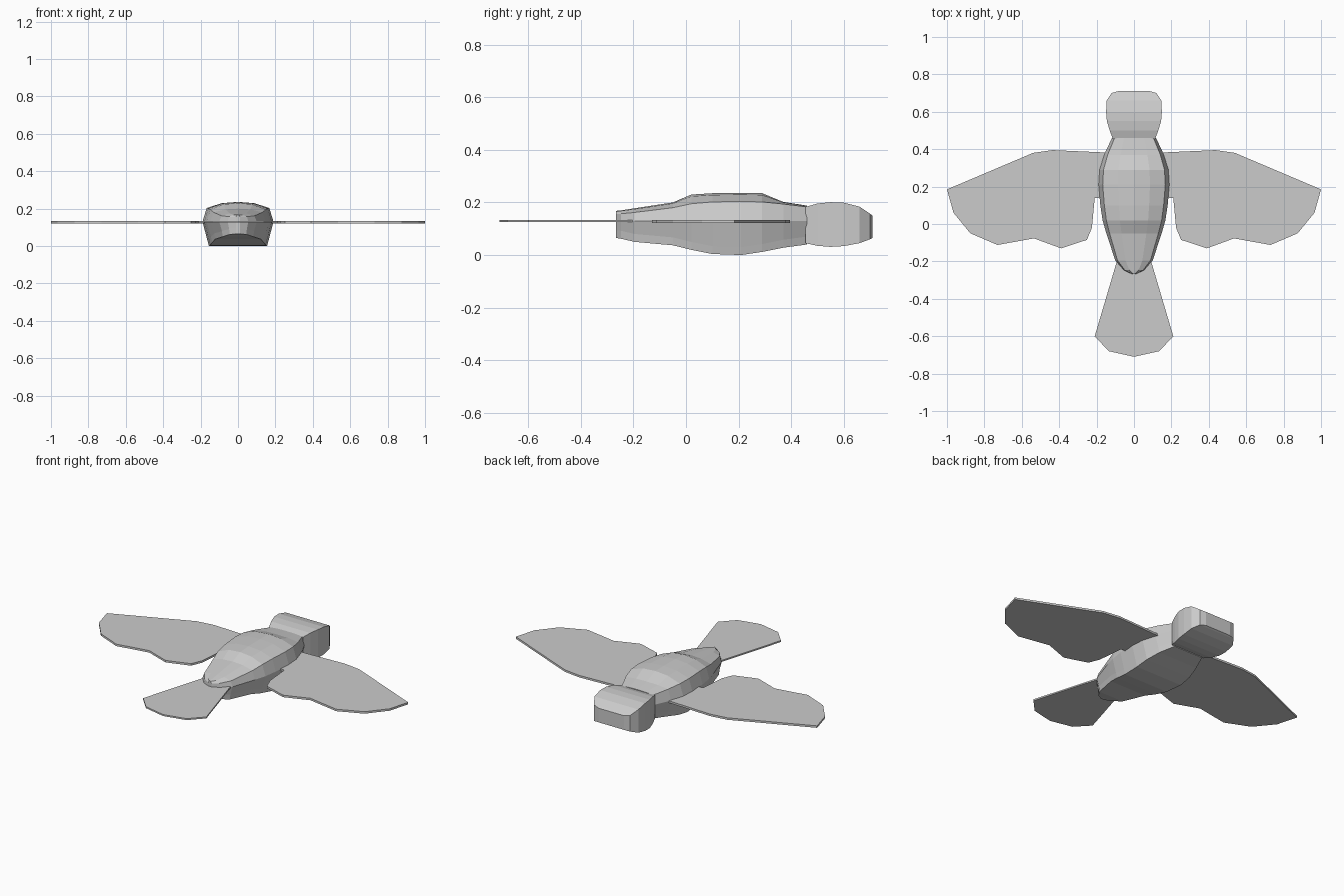
import bpy


def make(name, verts, faces):
    me = bpy.data.meshes.new(name)
    me.from_pydata(verts, [], faces)
    me.update()
    ob = bpy.data.objects.new(name, me)
    bpy.context.collection.objects.link(ob)
    return ob


def loft(name, rings):
    # Skin equal-sized rings of points and cap both ends
    n = len(rings[0])
    verts = [p for r in rings for p in r]
    faces = [(i * n + j, i * n + (j + 1) % n, (i + 1) * n + (j + 1) % n, (i + 1) * n + j)
             for i in range(len(rings) - 1) for j in range(n)]
    faces.append(tuple(reversed(range(n))))
    faces.append(tuple(range(len(verts) - n, len(verts))))
    return make(name, verts, faces)


def plate(name, outline, z0, z1):
    # Thin flat slab, outline given counter-clockwise
    return loft(name, [[(x, y, z) for x, y in outline] for z in (z0, z1)])


def body_ring(y, w, bottom, shoulder, top):
    half = [(0.45 * w, top - 0.2 * (top - shoulder)), (0.88 * w, shoulder),
            (w, 0.13), (0.86 * w, bottom + 0.03), (0.82 * w, bottom)]
    pts = [(0, top)] + half + [(-x, z) for x, z in reversed(half)]
    return [(x, y, z) for x, z in pts]


# Body: y, half width, bottom, shoulder height, top
sections = [
    (-0.267, 0.012, 0.065, 0.155, 0.168),
    (-0.247, 0.055, 0.062, 0.157, 0.170),
    (-0.195, 0.100, 0.050, 0.162, 0.178),
    (-0.050, 0.148, 0.037, 0.180, 0.200),
    (0.020, 0.168, 0.020, 0.195, 0.230),
    (0.100, 0.180, 0.004, 0.202, 0.235),
    (0.210, 0.190, 0.000, 0.204, 0.236),
    (0.290, 0.185, 0.012, 0.202, 0.235),
    (0.370, 0.160, 0.028, 0.194, 0.202),
    (0.460, 0.118, 0.040, 0.183, 0.188),
]
loft("body", [body_ring(*s) for s in reversed(sections)])

# Head: y, half width, bottom, top
head = [(0.455, 0.113, 0.045, 0.183), (0.50, 0.130, 0.035, 0.196),
        (0.55, 0.145, 0.031, 0.201), (0.60, 0.149, 0.034, 0.199),
        (0.66, 0.146, 0.045, 0.184), (0.70, 0.120, 0.060, 0.157),
        (0.71, 0.085, 0.065, 0.150)]
loft("head", [[(-w, y, b), (w, y, b), (w, y, t), (-w, y, t)]
              for y, w, b, t in reversed(head)])

# Wings
wing = [(0.10, 0.38), (0.10, 0.14), (0.21, 0.14), (0.225, -0.02), (0.252, -0.085),
        (0.39, -0.13), (0.535, -0.077), (0.73, -0.112), (0.875, -0.05),
        (0.965, 0.06), (1.0, 0.185), (0.54, 0.38), (0.435, 0.395)]
plate("right_wing", wing, 0.121, 0.133)
plate("left_wing", [(-x, y) for x, y in reversed(wing)], 0.121, 0.133)

# Tail fan
plate("tail", [(-0.08, -0.16), (-0.21, -0.60), (-0.135, -0.68), (0, -0.71),
               (0.135, -0.68), (0.21, -0.60), (0.08, -0.16)], 0.125, 0.134)
